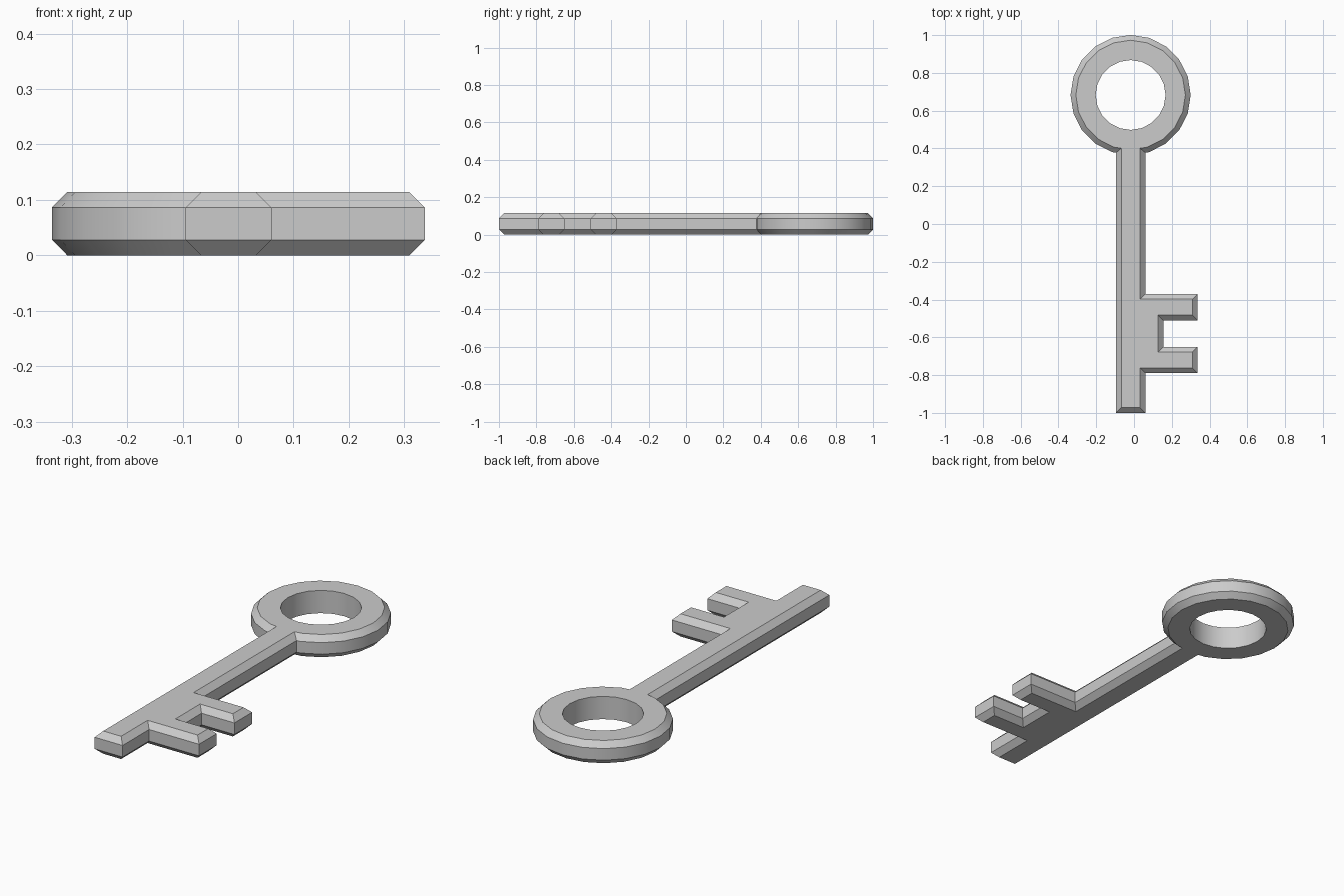
import bpy, bmesh, math

if "Cube" in bpy.data.objects:
    bpy.data.objects.remove(bpy.data.objects["Cube"])

CX, CY = -0.018, 0.683       # bow centre
R_OUT, R_IN = 0.318, 0.185
SIDES = 20
H, C = 0.114, 0.028          # thickness and chamfer


def make(name, loops, closed, caps=False):
    """Skin a stack of equal-length vertex loops with quads."""
    bm = bmesh.new()
    rows = [[bm.verts.new(p) for p in loop] for loop in loops]
    n = len(rows[0])
    for i in range(len(rows) - (0 if closed else 1)):
        a, b = rows[i], rows[(i + 1) % len(rows)]
        for j in range(n):
            k = (j + 1) % n
            bm.faces.new((a[j], a[k], b[k], b[j]))
    if caps:
        bm.faces.new(rows[0][::-1])
        bm.faces.new(rows[-1])
    bmesh.ops.recalc_face_normals(bm, faces=bm.faces)
    mesh = bpy.data.meshes.new(name)
    bm.to_mesh(mesh)
    bm.free()
    obj = bpy.data.objects.new(name, mesh)
    bpy.context.collection.objects.link(obj)
    return obj


# Ring-shaped bow with chamfered outer rim
profile = [(R_IN, 0), (R_OUT - C, 0), (R_OUT, C),
           (R_OUT, H - C), (R_OUT - C, H), (R_IN, H)]
angles = [math.pi / 2 + 2 * math.pi * i / SIDES for i in range(SIDES)]
bow = make("bow_ring", [[(CX + r * math.cos(a), CY + r * math.sin(a), z)
                         for a in angles] for r, z in profile], closed=True)
bpy.context.view_layer.objects.active = bow
bow.select_set(True)
bpy.ops.object.shade_smooth_by_angle(angle=math.radians(30))

# Shaft and bit outline: x, y, then inset direction of the chamfer
L, R, TIP, NOTCH = -0.095, 0.06, 0.337, 0.155
END = CY - R_OUT + C
outline = [
    (L, -1, 1, 1), (R, -1, -1, 1),
    (R, -0.79, -1, 1), (TIP, -0.79, -1, 1),
    (TIP, -0.65, -1, -1), (NOTCH, -0.65, -1, -1),
    (NOTCH, -0.51, -1, 1), (TIP, -0.51, -1, 1),
    (TIP, -0.37, -1, -1), (R, -0.37, -1, -1),
    (R, END + 0.008, -1, 0), (CX, END, 0, 0), (L, END + 0.008, 1, 0),
]
layers = [(0, C), (C, 0), (H - C, 0), (H, C)]
make("shaft_and_bit", [[(x + dx * c, y + dy * c, z) for x, y, dx, dy in outline]
                       for z, c in layers], closed=False, caps=True)
